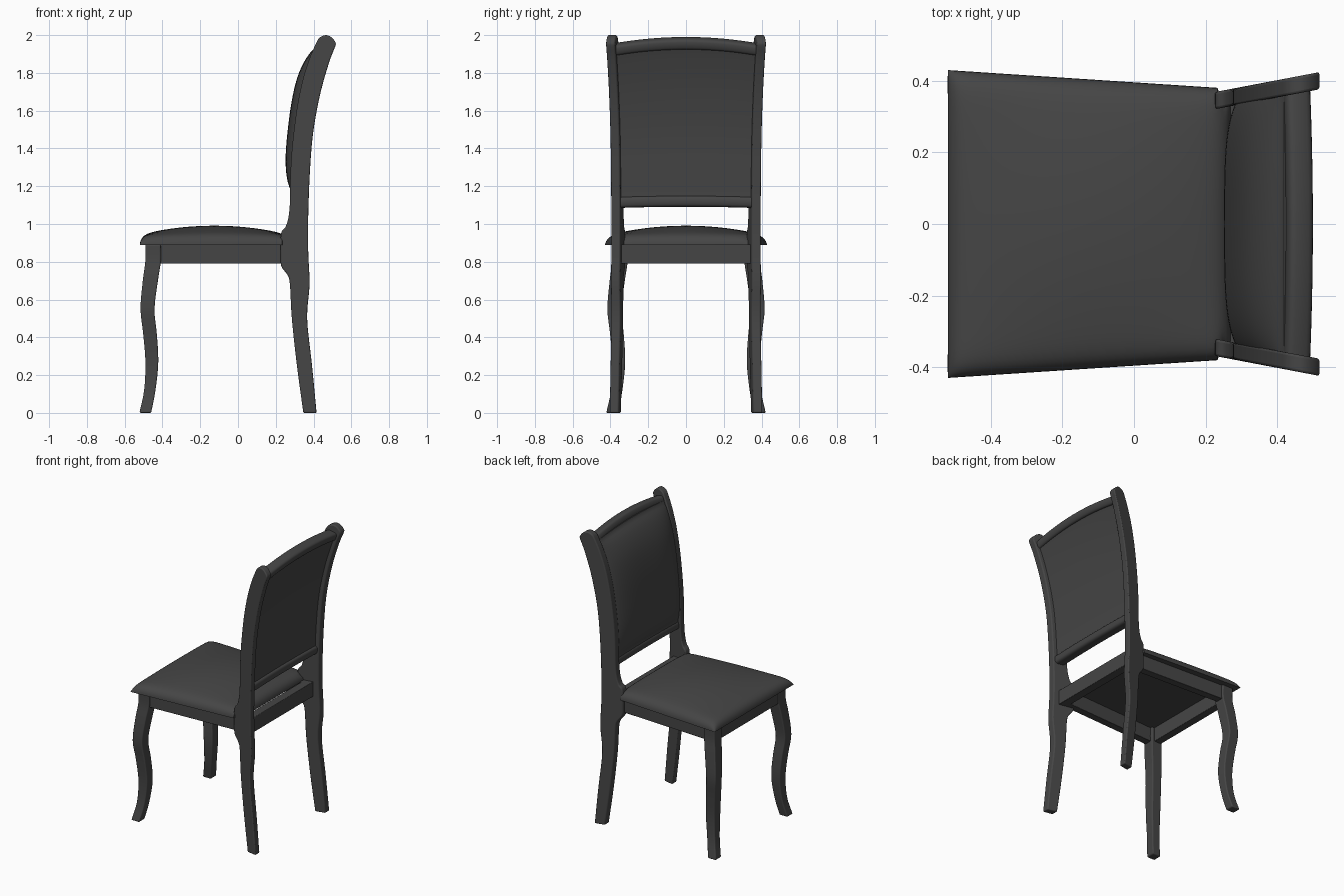
import bpy, bmesh, math
from mathutils import Vector

if "Cube" in bpy.data.objects:
    bpy.data.objects.remove(bpy.data.objects["Cube"])

dark = bpy.data.materials.new("dark")
dark.diffuse_color = (.06, .06, .06, 1)
dark.use_nodes = True
dark.node_tree.nodes["Principled BSDF"].inputs["Base Color"].default_value = dark.diffuse_color


def finish(name, bm, bevel=0, mirror=False, angle=40):
    bmesh.ops.recalc_face_normals(bm, faces=bm.faces)
    me = bpy.data.meshes.new(name)
    bm.to_mesh(me)
    bm.free()
    me.materials.append(dark)
    ob = bpy.data.objects.new(name, me)
    bpy.context.collection.objects.link(ob)
    if bevel:
        b = ob.modifiers.new("Bevel", 'BEVEL')
        b.width, b.segments = bevel, 3
        b.limit_method, b.angle_limit = 'ANGLE', math.radians(40)
    if mirror:
        m = ob.modifiers.new("Mirror", 'MIRROR')
        m.use_axis = (False, True, False)
    bpy.ops.object.select_all(action='DESELECT')
    ob.select_set(True)
    bpy.context.view_layer.objects.active = ob
    bpy.ops.object.shade_smooth_by_angle(angle=math.radians(angle))
    return ob


def spline(pts, n=4):
    """Catmull-Rom through the given points."""
    P = [Vector(p) for p in pts]
    P = [2 * P[0] - P[1]] + P + [2 * P[-1] - P[-2]]
    out = []
    for a, b, c, d in zip(P, P[1:], P[2:], P[3:]):
        for k in range(n):
            t = k / n
            out.append(0.5 * (2 * b + (c - a) * t + (2 * a - 5 * b + 4 * c - d) * t * t
                              + (3 * b - a - 3 * c + d) * t ** 3))
    return out + [P[-2]]


def loft(bm, rings):
    R = [[bm.verts.new(p) for p in r] for r in rings]
    n = len(R[0])
    for a, b in zip(R, R[1:]):
        for i in range(n):
            bm.faces.new((a[i], a[(i + 1) % n], b[(i + 1) % n], b[i]))
    bm.faces.new(R[0])
    bm.faces.new(R[-1][::-1])


def at(table, z):
    """Piecewise linear x at height z."""
    for a, b in zip(table, table[1:]):
        if z <= b[1]:
            return a[0] + (b[0] - a[0]) * (z - a[1]) / (b[1] - a[1])
    return table[-1][0]


def post_y(x):
    return 0.374 + 0.19 * (x - 0.38)


# Rear posts: side outline, extruded and splayed
front = spline([(.346, 0), (.312, .25), (.285, .5), (.275, .68), (.262, .73), (.23, .775), (.226, .83),
                (.228, .95), (.252, .985), (.268, 1.04), (.275, 1.12), (.277, 1.25), (.286, 1.4),
                (.31, 1.6), (.342, 1.76), (.38, 1.88), (.41, 1.95)])
back = spline([(.416, 0), (.392, .25), (.366, .5), (.379, .68), (.372, .85), (.372, 1.05), (.382, 1.3),
               (.4, 1.5), (.438, 1.7), (.484, 1.86), (.515, 1.94)])
cap = spline([(.41, 1.95), (.43, 1.985), (.465, 2.0), (.495, 1.988), (.517, 1.96), (.515, 1.94)], 3)
outline = front + cap[1:-1] + back[::-1]
bm = bmesh.new()
sides = [[bm.verts.new((p.x, post_y(p.x) + s, p.y)) for p in outline] for s in (-.024, .024)]
n = len(outline)
for i in range(n):
    j = (i + 1) % n
    bm.faces.new((sides[0][i], sides[0][j], sides[1][j], sides[1][i]))
bm.faces.new(sides[0])
bm.faces.new(sides[1][::-1])
finish("rear_posts", bm, .007, True)

# Front legs: S-curve bent along the diagonal
path = spline([(-.45, .89, .041), (-.45, .8, .041), (-.464, .7, .04), (-.479, .55, .037),
               (-.466, .42, .036), (-.456, .27, .034), (-.467, .12, .03), (-.491, 0, .031)])
bm = bmesh.new()
loft(bm, [[(p.x + sx * p.z, -p.x - .1 + sy * p.z, p.y)
           for sx, sy in ((-1, -1), (1, -1), (1, 1), (-1, 1))] for p in path])
finish("front_legs", bm, .007, True)


# Seat frame: four rails, hollow in the middle
def box(bm, quad, z0, z1):
    loft(bm, [[(x, y, z) for x, y in quad] for z in (z0, z1)])


bm = bmesh.new()
box(bm, [(-.45, .38), (.31, .342), (.31, .29), (-.45, .328)], .79, .892)
finish("side_rails", bm, .004, True)
bm = bmesh.new()
box(bm, [(-.485, -.35), (-.43, -.35), (-.43, .35), (-.485, .35)], .79, .892)
finish("front_rail", bm, .004)
bm = bmesh.new()
box(bm, [(.275, -.352), (.335, -.352), (.335, .352), (.275, .352)], .79, .892)
finish("rear_rail", bm, .004)

# Seat cushion: tapered dome on a flat base, narrowed between the posts
N = 36
par = [math.sin(math.pi / 2 * (2 * i / N - 1)) for i in range(N + 1)]
bm = bmesh.new()


def seat_point(u, v, top):
    x = -.125 + .395 * u
    half = .404 - .026 * u if x < .24 else .345
    rim = .056 * max(0, (1 - u ** 16) * (1 - v ** 16)) ** .5
    h = rim + .047 * (1 - u * u) * (1 - v * v) if top else 0
    return (x, v * half, .888 + h)


for top in (False, True):
    G = [[bm.verts.new(seat_point(u, v, top)) for v in par] for u in par]
    for i in range(N):
        for j in range(N):
            bm.faces.new((G[i][j], G[i + 1][j], G[i + 1][j + 1], G[i][j + 1]))
bmesh.ops.remove_doubles(bm, verts=bm.verts, dist=1e-5)
finish("seat", bm, angle=50)

# Upholstered back panel: bulged front, flat rear
F = [(p.x, p.y) for p in front]
B = [(p.x, p.y) for p in back]
bm = bmesh.new()
rings = []
for w in par:
    z = 1.525 + .405 * w
    xf, xb = at(F, z) + .018, at(B, z) - .026
    q = max(-1, min(1, (z - 1.535) / .375))
    hw = post_y((xf + xb) / 2) - .01
    rise = [(xf - .05 * max(0, (1 - u ** 4) * (1 - q ** 4)) ** .7, hw * u,
             z + .022 * (1 - u * u) * (w + 1) / 2) for u in par]
    rear = [(xb, hw * u, z + .022 * (1 - u * u) * (w + 1) / 2) for u in par[::-1]]
    rings.append(rise + rear)
loft(bm, rings)
finish("back_panel", bm)


# Top and bottom rails of the back: rounded bars
def bar(name, half, centre, rx, rz, tilt):
    bm = bmesh.new()
    rings = []
    for k in range(25):
        u = k / 12 - 1
        cx, cz = centre(u)
        ring = []
        for i in range(20):
            a = 2 * math.pi * i / 20
            c, s = math.cos(a), math.sin(a)
            x = rx * math.copysign(abs(c) ** .6, c)
            z = rz * math.copysign(abs(s) ** .6, s)
            ring.append((cx + x * math.cos(tilt) + z * math.sin(tilt), half * u,
                         cz - x * math.sin(tilt) + z * math.cos(tilt)))
        rings.append(ring)
    loft(bm, rings)
    finish(name, bm)


bar("top_rail", .385, lambda u: (.462 - .008 * u * u, 1.957 - .034 * u * u), .036, .03, .3)
bar("bottom_rail", .355, lambda u: (.325, 1.115 + .006 * (1 - u * u)), .038, .03, .03)
